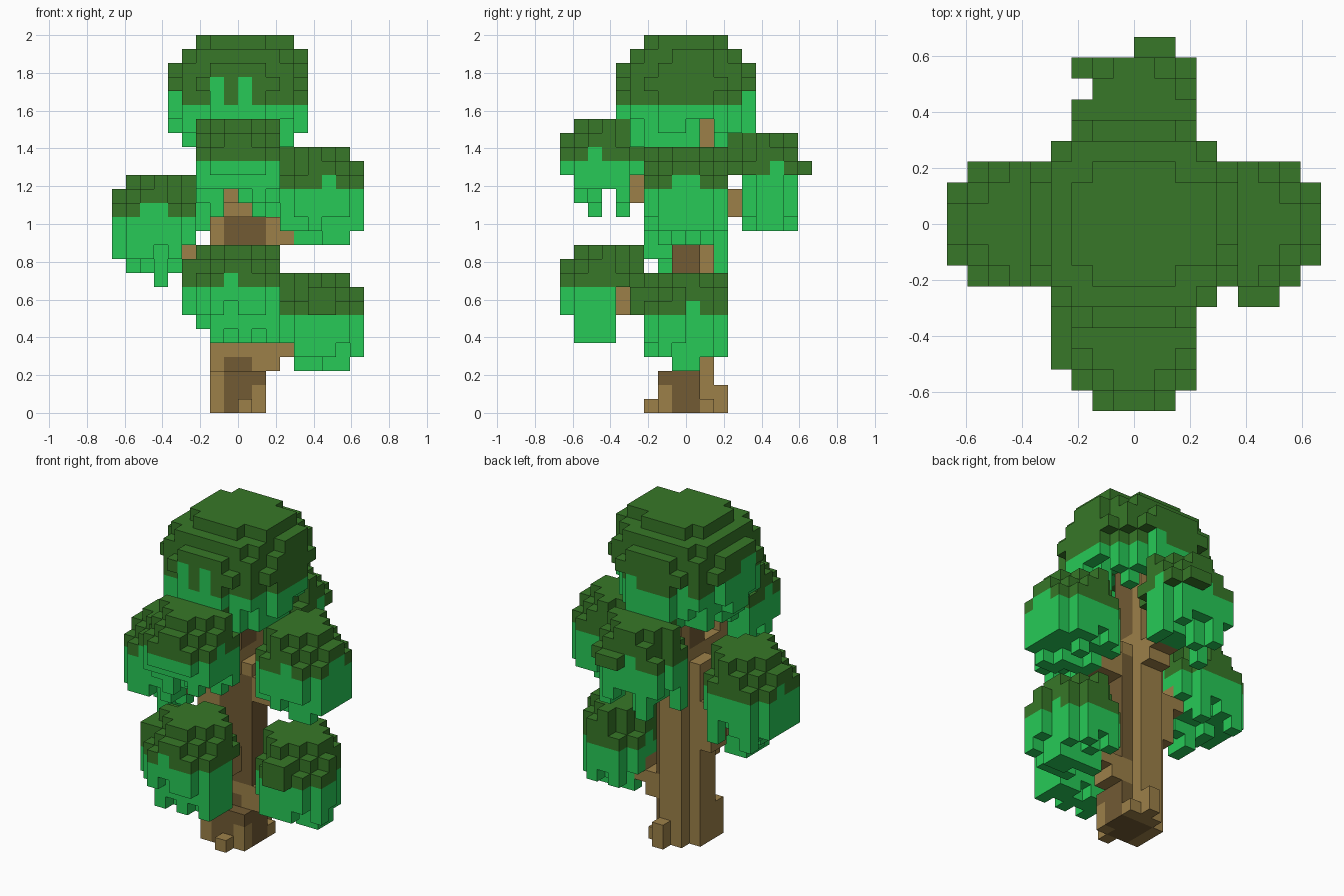
import bpy
import bmesh
import random

if "Cube" in bpy.data.objects:
    bpy.data.objects.remove(bpy.data.objects["Cube"])

random.seed(4)
UNIT = 2 / 27                      # edge of one block


def make_material(name, rgb):
    mat = bpy.data.materials.new(name)
    mat.use_nodes = True
    mat.diffuse_color = (*rgb, 1)
    mat.node_tree.nodes["Principled BSDF"].inputs["Base Color"].default_value = (*rgb, 1)
    return mat


MATERIALS = [
    make_material("dark_green", (0.038, 0.185, 0.021)),
    make_material("light_green", (0.02, 0.59, 0.095)),
    make_material("tan_bark", (0.335, 0.217, 0.066)),
    make_material("dark_bark", (0.168, 0.104, 0.034)),
]
DARK, LIGHT, TAN, BARK = range(4)

parts = {}                         # part name -> {block: colour}
taken = set()                      # blocks used by any part


def put(name, block, colour):
    if block not in taken:
        taken.add(block)
        parts.setdefault(name, {})[block] = colour


def box(name, xs, ys, zs, colour, skip=()):
    """Fill a box of blocks; colour is an index or a rule on the block."""
    for x in range(*xs):
        for y in range(*ys):
            for z in range(*zs):
                if (x, y) not in skip:
                    put(name, (x, y, z), colour(x, y, z) if callable(colour) else colour)


def disc(cx, cy, limit):
    """Columns whose centre lies in a circle of squared radius limit."""
    span = range(-12, 12)
    return [(x, y) for x in span for y in span
            if (x + .5 - cx) ** 2 + (y + .5 - cy) ** 2 < limit]


# Trunk: dark heartwood on the front and left, tan bark elsewhere
def bark_rule(x, y, z):
    if y >= 1 or x < -1 or (x == 1 and y == -2 and z < 2):
        return TAN
    if z in (4, 14, 15) or (x == 1 and z == 3):
        return TAN
    return BARK


back_corners = [(-2, 1), (1, 1)]
box("trunk", (-2, 2), (-2, 2), (0, 3), bark_rule, skip=back_corners)
box("trunk", (-2, 2), (-1, 2), (3, 15), bark_rule, skip=back_corners)
box("trunk", (-1, 1), (-1, 2), (15, 23), bark_rule)

# Roots
box("roots", (0, 1), (-3, -2), (0, 1), TAN)
box("roots", (0, 1), (2, 3), (0, 2), TAN)
box("roots", (1, 2), (1, 2), (0, 1), TAN)

# Branches, stepping out and up to each leaf cluster
BRANCHES = {
    "left_lower_branch": [((2, 3), (-1, 1), (3, 5)), ((3, 4), (-1, 1), (4, 6))],
    "left_upper_branch": [((2, 4), (-1, 1), (12, 14)), ((3, 5), (-1, 1), (13, 15))],
    "right_branch": [((-3, -2), (-1, 1), (8, 12)), ((-4, -3), (-1, 1), (11, 13))],
    "front_lower_branch": [((-1, 1), (-3, -1), (6, 8)), ((-1, 1), (-5, -3), (7, 9))],
    "front_upper_branch": [((-1, 1), (-3, -1), (14, 16)), ((-1, 1), (-4, -3), (15, 18))],
    "back_branch": [((-1, 1), (2, 3), (13, 15)), ((-1, 1), (3, 4), (14, 16))],
}
for name, boxes in BRANCHES.items():
    for xs, ys, zs in boxes:
        box(name, xs, ys, zs, TAN)


# Leaf cluster: diamond cap, wider dark layers, tapering light columns below
def cluster(name, cx, cy, top, inner, outer, side, core, skip=(), inner_edge=-2):
    sx, sy = (cx > 0) - (cx < 0), (cy > 0) - (cy < 0)
    for x, y in disc(cx, cy, 11):
        if (x, y) in skip:
            continue
        dx, dy = x + .5 - cx, y + .5 - cy
        if abs(dx + sx / 2) + abs(dy + sy / 2) < 3:
            put(name, (x, y, top - 1), DARK)
        reach = dx * sx + dy * sy                 # negative towards the trunk
        r2 = dx * dx + dy * dy
        if reach < inner_edge:
            depth = inner
        elif reach > 2:
            depth = random.choice(outer)
        else:
            depth = random.choice(side if r2 > 6 else core)
        cap = random.choice((2, 2, 3, 3))
        for h in range(2 if r2 < 8 else 3, depth + 1):
            put(name, (x, y, top - h), DARK if h <= max(cap, 2 + (r2 > 8)) else LIGHT)


cluster("left_lower_leaves", 6, 0, 10, 5, (5, 5, 6), (5, 6, 6), (5, 6, 7),
        skip=[(8, 0), (8, 1), (7, 2)])
box("left_lower_leaves", (5, 7), (-4, -3), (7, 9), DARK)
cluster("left_upper_leaves", 6, 0, 19, 6, (5, 6, 6), (5, 6), (6, 7))
cluster("right_leaves", -6, 0, 17, 5, (5, 6, 6), (5, 6, 7), (6, 7))
box("right_leaves", (-6, -5), (-2, 0), (9, 11), LIGHT)
cluster("front_lower_leaves", 0, -6, 12, 3, (4, 4, 5), (5, 6, 7), (6, 7, 7), inner_edge=-1)
box("front_lower_leaves", (-4, -3), (-7, -3), (9, 11), DARK)
box("front_lower_leaves", (-4, -3), (-7, -4), (7, 9), LIGHT)
cluster("front_upper_leaves", 0, -6, 21, 4, (4, 4, 5), (5, 5, 6), (5, 5, 6))
box("front_upper_leaves", (-2, -1), (-7, -6), (14, 16), LIGHT)
box("front_upper_leaves", (1, 2), (-5, -4), (14, 16), LIGHT)
cluster("back_leaves", 0, 6, 20, 3, (6,), (3, 5, 7), (4, 5, 6, 7),
        skip=[(-3, 6)] + [(x, 8) for x in range(-3, 3)])
box("back_leaves", (0, 2), (8, 9), (17, 18), DARK)


# Crown: domed dark layers, each wider than the one above
for z, limit in ((26, 11), (25, 19), (24, 26), (23, 27)):
    for x, y in disc(0, 0, limit):
        put("crown", (x, y, z), DARK)
box("crown", (3, 4), (-2, 2), (26, 27), DARK)
box("crown", (4, 5), (-1, 2), (25, 26), DARK)

# Fringe of light columns hanging from the crown's rim
for x, y in disc(0, 0, 26):
    if (x, y) == (3, 3):
        continue
    r2 = (x + .5) ** 2 + (y + .5) ** 2
    bottom = 22
    if r2 > 20:
        bottom = random.choice((19, 20, 20, 21))
    elif r2 > 11 and not (x > 0 and y == 1):
        bottom = random.choice((19, 19, 20))
    cap = random.choice((22, 22, 23))
    if y < 0 and x in (-5, -2, 0):
        cap = 24
    for z in range(bottom, 23):
        put("crown", (x, y, z), DARK if z >= cap else LIGHT)
    # painted fingers of light leaf climbing the rim
    if r2 > 18:
        for z in range(23, cap):
            parts["crown"][(x, y, z)] = LIGHT


# Turn the blocks into surfaces, keeping only faces open to the air
def build(name, blocks):
    bm = bmesh.new()
    corners = {}

    def vert(p):
        if p not in corners:
            corners[p] = bm.verts.new([c * UNIT for c in p])
        return corners[p]

    for block, colour in blocks.items():
        for axis in range(3):
            for side in (0, 1):
                near = list(block)
                near[axis] += 2 * side - 1
                if tuple(near) in taken:
                    continue
                ring = []
                for u, v in ((0, 0), (1, 0), (1, 1), (0, 1)):
                    p = list(block)
                    p[axis] += side
                    p[(axis + 1) % 3] += u
                    p[(axis + 2) % 3] += v
                    ring.append(vert(tuple(p)))
                face = bm.faces.new(ring if side else ring[::-1])
                face.material_index = colour
    mesh = bpy.data.meshes.new(name)
    for mat in MATERIALS:
        mesh.materials.append(mat)
    bm.to_mesh(mesh)
    bm.free()
    bpy.context.scene.collection.objects.link(bpy.data.objects.new(name, mesh))


for part_name, part_blocks in parts.items():
    build(part_name, part_blocks)
